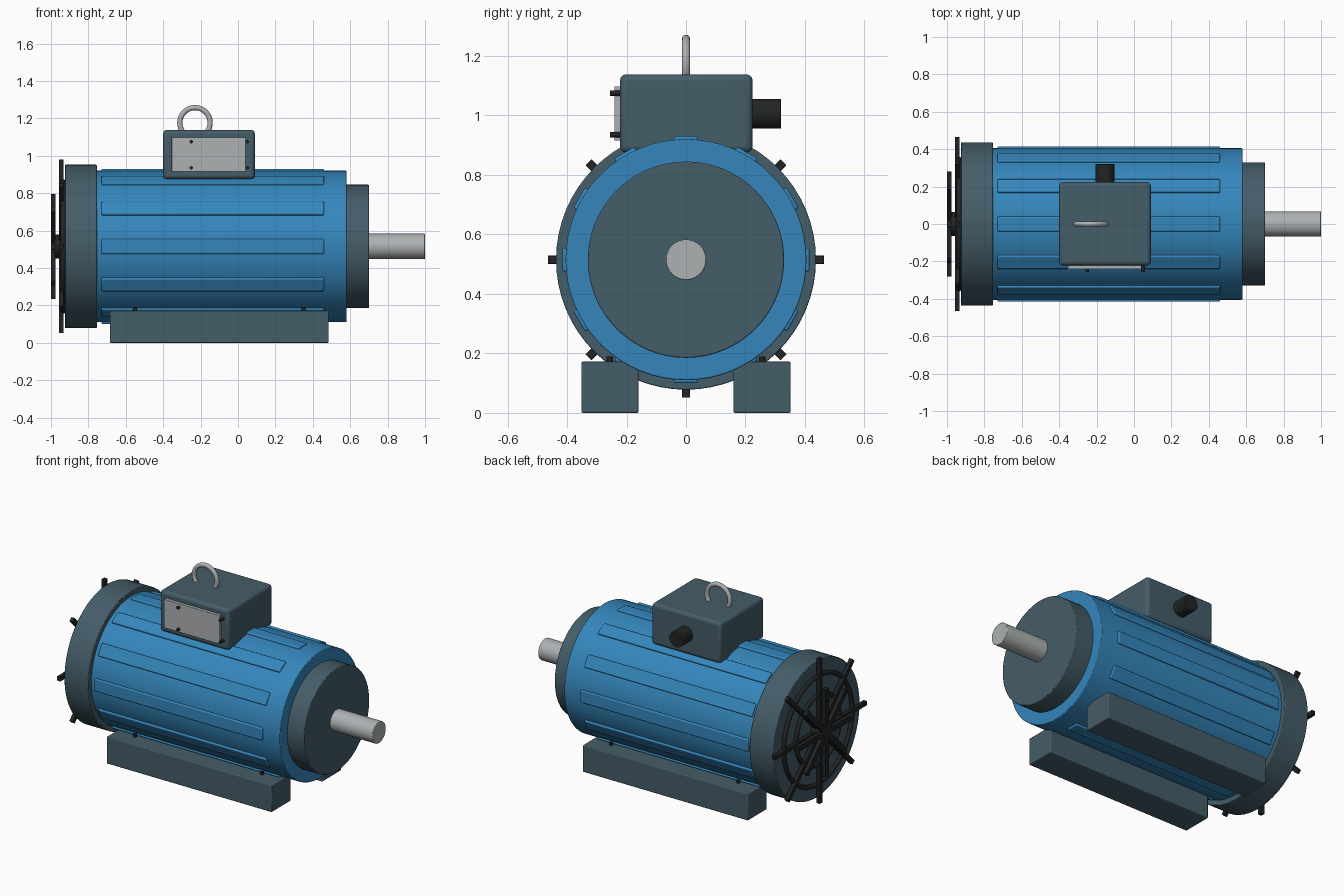
import bpy
from math import pi, cos, sin, radians
from mathutils import Matrix, Vector

if "Cube" in bpy.data.objects:
    bpy.data.objects.remove(bpy.data.objects["Cube"])

AXIS_Z = 0.515


def material(name, rgb):
    m = bpy.data.materials.new(name)
    m.diffuse_color = (*rgb, 1)
    m.use_nodes = True
    m.node_tree.nodes["Principled BSDF"].inputs["Base Color"].default_value = m.diffuse_color
    return m


BLUE = material("blue_paint", (0.035, 0.24, 0.50))
SLATE = material("slate_paint", (0.06, 0.11, 0.14))
BLACK = material("black_plastic", (0.015, 0.017, 0.018))
STEEL = material("steel", (0.42, 0.44, 0.45))


def finish(ob, name, mat, bevel=0, segments=3):
    ob.name = name
    ob.data.materials.append(mat)
    bpy.ops.object.shade_smooth_by_angle(angle=radians(35))
    if bevel:
        b = ob.modifiers.new("bevel", 'BEVEL')
        b.width, b.segments, b.limit_method = bevel, segments, 'ANGLE'
    return ob


def box(name, lo, hi, mat, bevel=0.0):
    lo, hi = Vector(lo), Vector(hi)
    bpy.ops.mesh.primitive_cube_add(size=1)
    ob = bpy.context.object
    ob.data.transform(Matrix.Translation((lo + hi) / 2) @ Matrix.Diagonal((*(hi - lo), 1)))
    return finish(ob, name, mat, bevel)


def rod(name, start, end, r, mat, bevel=0.0, sides=64):
    start, end = Vector(start), Vector(end)
    d = end - start
    bpy.ops.mesh.primitive_cylinder_add(vertices=sides, radius=r, depth=d.length,
                                        location=(start + end) / 2,
                                        rotation=d.to_track_quat('Z', 'Y').to_euler())
    return finish(bpy.context.object, name, mat, bevel, 2)


def along_axis(name, x0, x1, r, mat, bevel=0.0):
    return rod(name, (x0, 0, AXIS_Z), (x1, 0, AXIS_Z), r, mat, bevel)


def ring(name, loc, rot, major, minor, mat):
    bpy.ops.mesh.primitive_torus_add(major_segments=64, minor_segments=14, location=loc,
                                     rotation=rot, major_radius=major, minor_radius=minor)
    return finish(bpy.context.object, name, mat)


def turn(ob, angle):
    # place a part modelled around x = axis onto the motor axis, turned by angle
    ob.location.z = AXIS_Z
    ob.rotation_euler.x = angle


# Main turned parts
along_axis("motor_body", -0.76, 0.58, 0.405, BLUE, 0.004)
along_axis("fan_cover", -0.925, -0.755, 0.437, SLATE, 0.004)
along_axis("front_end_bell", 0.57, 0.70, 0.33, SLATE, 0.004)
along_axis("shaft", 0.69, 1.0, 0.068, STEEL, 0.003)

# Raised ribs around the body
for i in range(12):
    turn(box(f"body_rib_{i}", (-0.73, -0.04, 0.37), (0.46, 0.04, 0.415), BLUE, 0.007), i * pi / 6)

# Mounting feet with bolts
for side, s in (("front", -1), ("back", 1)):
    y0, y1 = sorted((s * 0.16, s * 0.352))
    box(f"{side}_foot", (-0.685, y0, 0), (0.485, y1, 0.172), SLATE, 0.005)
    for j, x in enumerate((-0.55, 0.35)):
        rod(f"{side}_foot_bolt_{j}", (x, s * 0.256, 0.16), (x, s * 0.256, 0.189), 0.011, BLACK, sides=16)

# Terminal box, nameplate and screws
box("terminal_box", (-0.40, -0.222, 0.875), (0.09, 0.224, 1.138), SLATE, 0.02)
box("nameplate", (-0.355, -0.241, 0.915), (0.04, -0.21, 1.098), STEEL, 0.002)
for i, x in enumerate((-0.25, 0.05)):
    for j, z in enumerate((0.935, 1.075)):
        rod(f"nameplate_screw_{i}_{j}", (x, -0.215, z), (x, -0.256, z), 0.009, BLACK, sides=16)

# Cable gland and lifting eye
rod("cable_gland", (-0.155, 0.21, 1.006), (-0.155, 0.32, 1.006), 0.05, BLACK, 0.003, 40)
ring("lifting_eye", (-0.23, 0, 1.176), (pi / 2, 0, 0), 0.081, 0.014, STEEL)

# Rear grille: long spokes, rings, hub and outer fan blades
for i in range(8):
    a = i * pi / 4
    turn(box(f"grille_spoke_{i}", (-0.958, -0.014, 0), (-0.933, 0.014, 0.464), BLACK, 0.002), a)
    turn(box(f"fan_blade_{i}", (-1.0, -0.018, 0), (-0.975, 0.018, 0.28), BLACK, 0.002), a)
for i, r in enumerate((0.22, 0.345)):
    ring(f"grille_ring_{i}", (-0.935, 0, AXIS_Z), (0, pi / 2, 0), r, 0.014, BLACK)
along_axis("fan_hub", -0.985, -0.92, 0.065, BLACK, 0.002)
